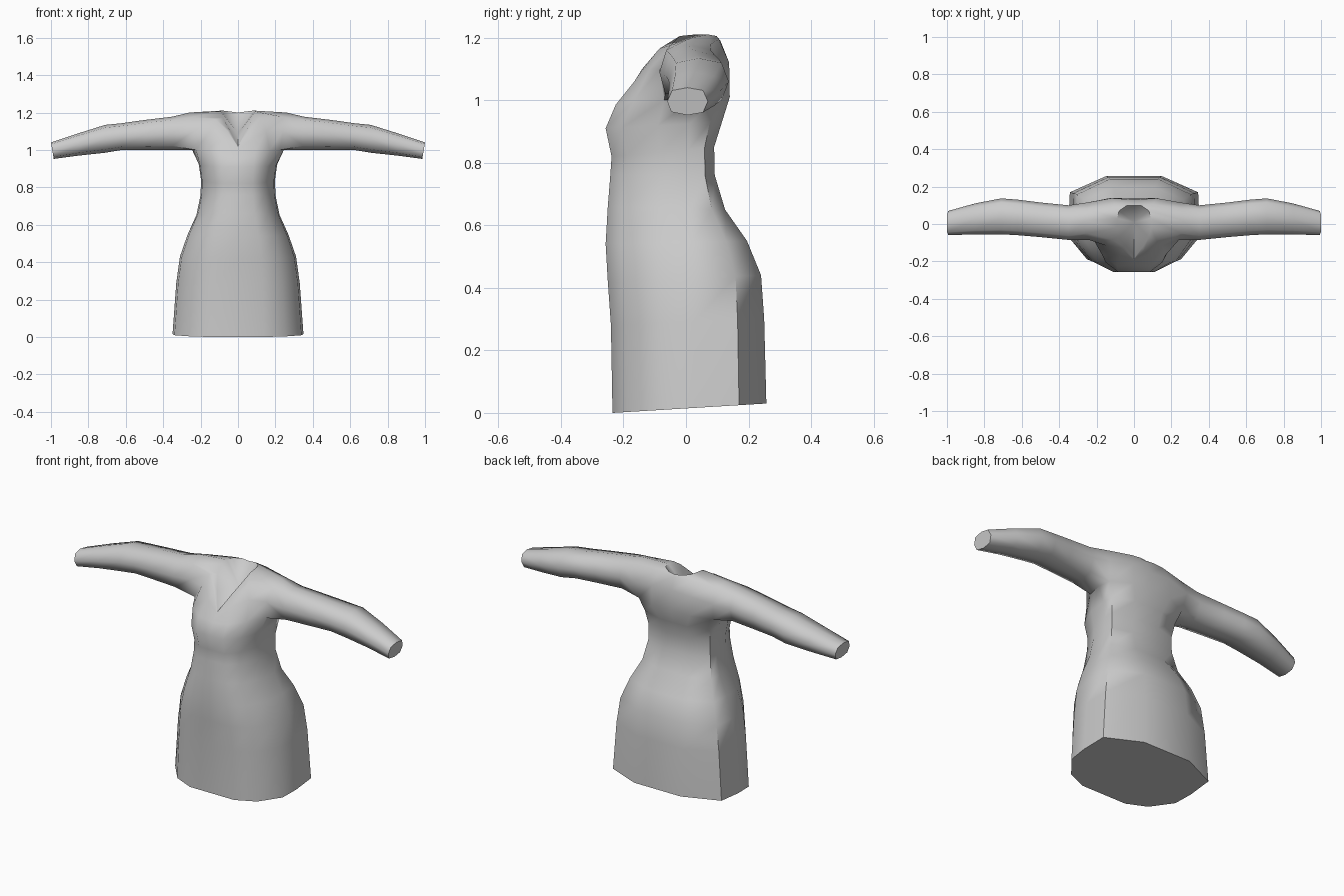
import bpy, bmesh, math

cube = bpy.data.objects.get("Cube")
if cube:
    bpy.data.objects.remove(cube)

grey = bpy.data.materials.new("grey cloth")
grey.use_nodes = True
grey.diffuse_color = (0.6, 0.6, 0.6, 1)
grey.node_tree.nodes["Principled BSDF"].inputs["Base Color"].default_value = (0.6, 0.6, 0.6, 1)

# Half outline from front centre round the side to back centre:
# share of the half width, share of the front (negative) or back depth
OUTLINE = [(0, -1), (.4, -1), (.72, -.8), (.97, -.35), (1, .1), (.98, .66), (.42, 1), (0, 1)]

# Skirt and waist rings: front z, back z, half width, front depth, back depth
RINGS = [
    (.00, .03, .35, .235, .257), (.28, .30, .33, .24, .25), (.42, .44, .31, .25, .24),
    (.54, .55, .27, .257, .195), (.66, .65, .222, .25, .125), (.76, .76, .2, .242, .092),
    (.82, .85, .198, .238, .09), (.91, .93, .21, .257, .115)]

# Chest, armhole, shoulder and neckline rows as half outlines
ARMPIT = [(0, -.22, .97), (.09, -.225, .985), (.17, -.165, 1), (.225, -.07, 1),
          (.245, .02, 1), (.235, .09, 1), (.12, .14, 1.01), (0, .135, 1.01)]
CHEST = [(0, -.2, 1), (.075, -.165, 1.06), (.15, -.115, 1.1), (.24, -.085, 1.1),
         (.24, .02, 1.1), (.25, .115, 1.1), (.12, .138, 1.12), (0, .13, 1.12)]
SHOULDER = [(0, -.193, 1.015), (.055, -.14, 1.1), (.12, -.085, 1.165), (.25, -.05, 1.175),
            (.26, .02, 1.2), (.25, .08, 1.18), (.1, .105, 1.195), (0, .11, 1.19)]
NECK = [(0, -.185, 1.02), (.045, -.125, 1.105), (.08, -.07, 1.17), (.092, -.02, 1.205),
        (.09, .03, 1.21), (.08, .07, 1.21), (.04, .098, 1.205), (0, .1, 1.2)]

# Sleeve rings: x, front y, back y, bottom z, top z
SLEEVE = [(.35, -.085, .1, 1.0, 1.178), (.5, -.07, .115, 1.0, 1.16), (.62, -.06, .13, 1.0, 1.143),
          (.71, -.055, .137, .985, 1.134), (.85, -.055, .11, .97, 1.09), (1, -.06, .07, .952, 1.04)]
SECTION = [(.1, .12), (.5, 0), (.88, .1), (1, .5), (.88, .9), (.5, 1), (.12, .9), (0, .5)]


def half_ring(front_z, back_z, width, front, back):
    points = []
    for sx, sy in OUTLINE:
        y = sy * (front if sy < 0 else back)
        z = front_z + (back_z - front_z) * (y + front) / (front + back)
        points.append((sx * width, y, z))
    return points


def loft(bm, lower, upper, skip=()):
    count = len(lower)
    for i in range(count):
        if i not in skip:
            j = (i + 1) % count
            bm.faces.new((lower[i], lower[j], upper[j], upper[i]))


bm = bmesh.new()
rows = []
for half in [half_ring(*r) for r in RINGS] + [ARMPIT, CHEST, SHOULDER, NECK]:
    mirrored = [(-x, y, z) for x, y, z in half[-2:0:-1]]
    rows.append([bm.verts.new(p) for p in half + mirrored])

# Body, leaving both armholes open
armpit = len(RINGS)
side_gaps = (3, 4, 9, 10)
for i in range(len(rows) - 1):
    loft(bm, rows[i], rows[i + 1], side_gaps if i in (armpit, armpit + 1) else ())
bm.faces.new(rows[0])

# Sunken neck opening
hollow = bm.verts.new((0, .01, 1.09))
for a, b in zip(rows[-1], rows[-1][1:] + rows[-1][:1]):
    bm.faces.new((a, b, hollow))

# Sleeves grow out of the armholes
for side in (1, -1):
    front, mid, back = (3, 4, 5) if side > 0 else (11, 10, 9)
    low, centre, top = rows[armpit:armpit + 3]
    ring = [low[front], low[mid], low[back], centre[back],
            top[back], top[mid], top[front], centre[front]]
    for x, y0, y1, z0, z1 in SLEEVE:
        cuff = x == 1
        new = [bm.verts.new((side * (x - (.015 * (1 - v) if cuff else 0)),
                             y0 + (y1 - y0) * u, z0 + (z1 - z0) * v)) for u, v in SECTION]
        loft(bm, ring, new)
        ring = new
    bm.faces.new(ring)

bmesh.ops.delete(bm, geom=[v for v in bm.verts if not v.link_faces], context='VERTS')
bmesh.ops.recalc_face_normals(bm, faces=bm.faces)
mesh = bpy.data.meshes.new("dress")
bm.to_mesh(mesh)
bm.free()
mesh.materials.append(grey)
dress = bpy.data.objects.new("dress", mesh)
bpy.context.collection.objects.link(dress)

# Soft cloth, with crisp hem, cuffs and neckline
bpy.ops.object.select_all(action='DESELECT')
dress.select_set(True)
bpy.context.view_layer.objects.active = dress
bpy.ops.object.shade_smooth_by_angle(angle=math.radians(60))
